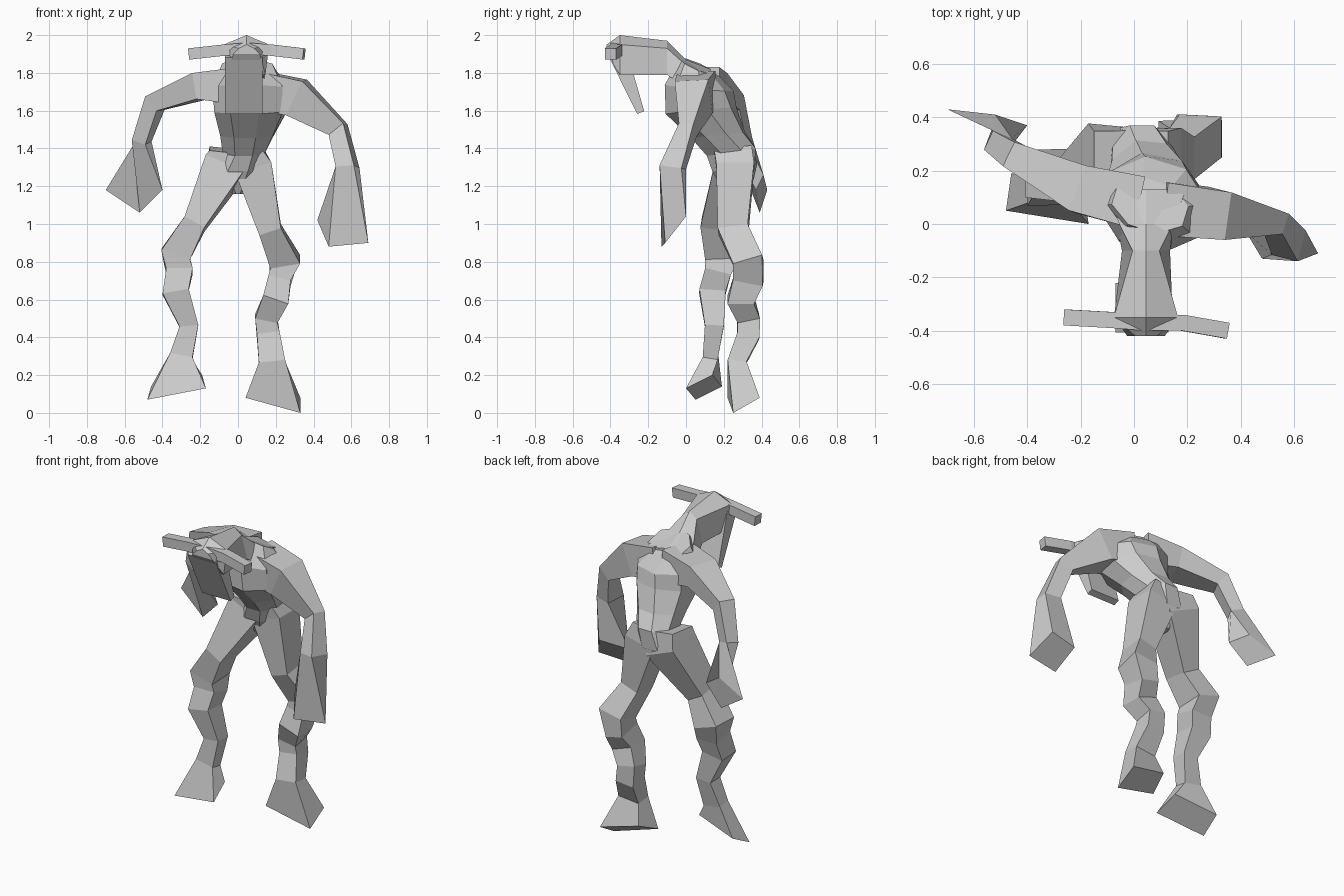
import bpy
import bmesh
import math
from mathutils import Vector

default_cube = bpy.data.objects.get("Cube")
if default_cube:
    bpy.data.objects.remove(default_cube, do_unlink=True)

# One plain grey for the whole figure
grey = bpy.data.materials.new("plain grey")
grey.use_nodes = True
grey_value = (.6, .6, .6, 1)
grey.diffuse_color = grey_value
grey.node_tree.nodes["Principled BSDF"].inputs["Base Color"].default_value = grey_value


def skin_rings(name, rings):
    """Bridge a list of equal-sized point loops into a closed, flat-shaded part."""
    bm = bmesh.new()
    loops = [[bm.verts.new(point) for point in ring] for ring in rings]
    count = len(loops[0])
    for lower, upper in zip(loops, loops[1:]):
        for i in range(count):
            j = (i + 1) % count
            bm.faces.new((lower[i], lower[j], upper[j], upper[i]))
    bm.faces.new(list(reversed(loops[0])))
    bm.faces.new(loops[-1])
    bmesh.ops.recalc_face_normals(bm, faces=bm.faces)
    mesh = bpy.data.meshes.new(name)
    bm.to_mesh(mesh)
    bm.free()
    mesh.materials.append(grey)
    part = bpy.data.objects.new(name, mesh)
    bpy.context.collection.objects.link(part)


def limb(name, side, stations, end=None):
    """Box-section limb: stations are (x, y, z, half width, half depth if not square)."""
    path = [Vector(station[:3]) for station in stations]
    if end:
        path.append(sum((Vector(point) for point in end), Vector()) / len(end))
    rings = []
    for i, station in enumerate(stations):
        before, after = path[max(i - 1, 0)], path[min(i + 1, len(path) - 1)]
        along = (after - before).normalized()
        across = Vector(side)
        across = (across - along * across.dot(along)).normalized()
        u = across * station[3]
        v = along.cross(across) * station[-1]
        centre = path[i]
        rings.append([centre + u + v, centre - u + v, centre - u - v, centre + u - v])
    if end:
        rings.append(end)
    skin_rings(name, rings)


def body_ring(x, y, z, width, depth, turn=0, lean=0, sides=8):
    """Eight-sided body section, turned about z and leaning back to front."""
    points = []
    for i in range(sides):
        angle = math.tau * (i + .5) / sides
        across, back = width * math.cos(angle), depth * math.sin(angle)
        points.append((x + across * math.cos(turn) - back * math.sin(turn),
                       y + across * math.sin(turn) + back * math.cos(turn),
                       z + back * lean))
    return points


def head_ring(y, ridge, brow, jaw, brow_width, jaw_width, middle=.045):
    """Five-sided head section with a ridge along the top."""
    return [(middle, y, ridge),
            (middle + brow_width, y, brow), (middle + jaw_width, y, jaw),
            (middle - jaw_width, y, jaw), (middle - brow_width, y, brow)]


# Torso from the crotch up, twisting between the hips and the shoulders
skin_rings("torso", [
    body_ring(0, .25, 1.16, .03, .05),
    body_ring(0, .25, 1.28, .14, .12),
    body_ring(.03, .24, 1.38, .12, .14, lean=.15),
    body_ring(.05, .17, 1.47, .15, .15, turn=-.1, lean=.1),
    body_ring(.07, .08, 1.6, .2, .19, turn=-.2, lean=.1),
    body_ring(.07, .07, 1.72, .21, .18, turn=-.3, lean=-.1),
    body_ring(.06, .07, 1.83, .15, .1, turn=-.3, lean=-.5),
])

# Legs, each flaring into a slanted flat foot
sideways = (1, 0, 0)
limb("left_leg", sideways, [
    (.06, .25, 1.39, .07, .1),
    (.08, .26, 1.3, .1),
    (.17, .25, .97, .06, .08),
    (.25, .33, .8, .08),
    (.22, .33, .7, .06, .08),
    (.2, .29, .6, .07),
    (.15, .33, .5, .06),
    (.16, .33, .41, .06),
    (.18, .27, .27, .07, .05),
], [(.33, .25, 0), (.04, .22, .08), (.08, .36, .14), (.33, .39, .08)])
limb("right_leg", sideways, [
    (-.06, .25, 1.39, .09, .1),
    (-.07, .26, 1.3, .11),
    (-.23, .16, 1, .06, .08),
    (-.33, .19, .84, .08, .09),
    (-.31, .17, .75, .07),
    (-.33, .14, .64, .07),
    (-.26, .15, .46, .05),
    (-.3, .13, .3, .06, .04),
], [(-.17, 0, .13), (-.48, .05, .07), (-.46, .19, .14), (-.19, .14, .2)])

# Arms, each flaring into a wedge hand
limb("left_arm", (.25, 1, 0), [
    (.1, .06, 1.71, .1),
    (.31, .04, 1.67, .09, .1),
    (.53, .01, 1.5, .04, .05),
    (.58, -.07, 1.3, .06, .05),
], [(.61, 0, 1.04), (.69, -.11, .9), (.48, -.13, .88), (.42, -.03, 1.02)])
limb("right_arm", (.4, 1, 0), [
    (.02, .08, 1.73, .1),
    (-.2, .13, 1.73, .09, .07),
    (-.44, .25, 1.64, .05),
    (-.51, .3, 1.44, .04),
], [(-.52, .41, 1.26), (-.4, .37, 1.18), (-.52, .39, 1.06), (-.7, .43, 1.18)])

# Ridged head reaching forward from the shoulders
skin_rings("head", [
    head_ring(.13, 1.82, 1.79, 1.7, .15, .13),
    head_ring(0, 1.87, 1.84, 1.72, .1, .11),
    head_ring(-.1, 1.97, 1.93, 1.79, .05, .09),
    head_ring(-.35, 2, 1.95, 1.79, .12, .1),
    head_ring(-.42, 1.95, 1.93, 1.9, .04, .07),
])

# Hanging muzzle and the horn bar across the brow
limb("muzzle", sideways, [(.03, -.36, 1.9, .1, .05), (.03, -.24, 1.59, .1, .02)])
limb("horn_bar", (0, 1, 0), [
    (-.26, -.35, 1.9, .03),
    (-.08, -.36, 1.92, .03),
    (.05, -.37, 1.93, .03),
    (.18, -.37, 1.92, .03),
    (.35, -.4, 1.9, .03),
])
